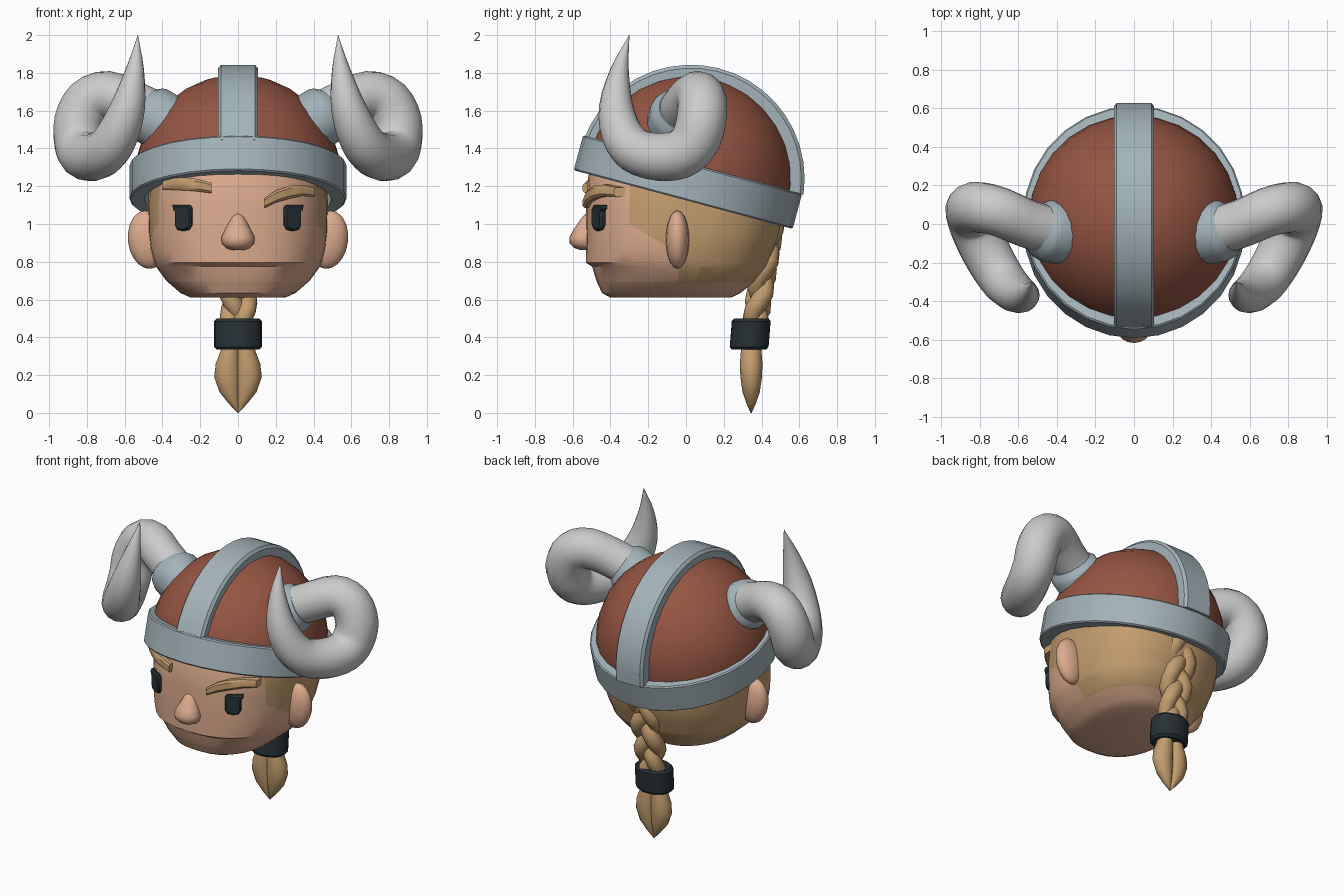
import bpy, bmesh
from math import sin, cos, pi, radians, copysign
from mathutils import Vector, Matrix

if "Cube" in bpy.data.objects:
    bpy.data.objects.remove(bpy.data.objects["Cube"])


def material(name, rgb):
    m = bpy.data.materials.new(name)
    m.diffuse_color = (*rgb, 1)
    m.use_nodes = True
    m.node_tree.nodes["Principled BSDF"].inputs["Base Color"].default_value = m.diffuse_color
    return m


SKIN = material("skin", (0.72, 0.41, 0.27))
HAIR = material("hair", (0.55, 0.34, 0.16))
STEEL = material("steel", (0.37, 0.45, 0.49))
LEATHER = material("leather", (0.30, 0.09, 0.055))
DARK = material("dark", (0.02, 0.03, 0.036))


def finish(name, bm, mat=None, angle=40):
    bmesh.ops.recalc_face_normals(bm, faces=bm.faces)
    me = bpy.data.meshes.new(name)
    bm.to_mesh(me)
    bm.free()
    ob = bpy.data.objects.new(name, me)
    bpy.context.collection.objects.link(ob)
    if mat:
        me.materials.append(mat)
    bpy.ops.object.select_all(action='DESELECT')
    ob.select_set(True)
    bpy.context.view_layer.objects.active = ob
    bpy.ops.object.shade_smooth_by_angle(angle=radians(angle))
    return ob


def loft_bm(rings, loop=False):
    bm = bmesh.new()
    vs = [[bm.verts.new(p) for p in r] for r in rings]
    n = len(vs[0])
    pairs = list(zip(vs, vs[1:])) + ([(vs[-1], vs[0])] if loop else [])
    for a, b in pairs:
        for i in range(n):
            j = (i + 1) % n
            bm.faces.new((a[i], a[j], b[j], b[i]))
    if not loop:
        bm.faces.new(vs[0])
        bm.faces.new(vs[-1])
    return bm


def loft(name, rings, mat=None, angle=40, loop=False):
    return finish(name, loft_bm(rings, loop), mat, angle)


def oval(z, hx, y0, y1, n=24, e=2.0):
    # horizontal superellipse ring between y0 and y1
    c, hy = (y0 + y1) / 2, (y1 - y0) / 2
    f = lambda v: copysign(abs(v) ** (2 / e), v)
    return [Vector((hx * f(cos(2 * pi * i / n)), c + hy * f(sin(2 * pi * i / n)), z)) for i in range(n)]


def smooth_path(pts, k=3):
    # Catmull-Rom through 4D points (x, y, z, radius)
    P = [Vector(p) for p in pts]
    P = [2 * P[0] - P[1]] + P + [2 * P[-1] - P[-2]]
    out = []
    for a, b, c, d in zip(P, P[1:], P[2:], P[3:]):
        for i in range(k):
            t = i / k
            out.append(0.5 * (2 * b + (c - a) * t + (2 * a - 5 * b + 4 * c - d) * t * t
                              + (3 * b - a - 3 * c + d) * t ** 3))
    return out + [P[-2]]


def tube(name, path, mat=None, n=14, angle=60):
    pos = [p.to_3d() for p in path]
    tang = [(pos[min(i + 1, len(pos) - 1)] - pos[max(i - 1, 0)]).normalized() for i in range(len(pos))]
    u = tang[0].orthogonal().normalized()
    rings = []
    for i, (p, t) in enumerate(zip(pos, tang)):
        if i:
            u = tang[i - 1].rotation_difference(t) @ u
        v = t.cross(u)
        r = max(path[i][3], 0.001)
        rings.append([p + r * (cos(2 * pi * k / n) * u + sin(2 * pi * k / n) * v) for k in range(n)])
    return loft(name, rings, mat, angle)


# head: stacked rings with a lip step, hair area cut in and coloured
bm = loft_bm([oval(z, hx, a, b, 32, 2.4) for z, hx, a, b in (
    (0.61, 0.25, -0.40, 0.24), (0.635, 0.305, -0.445, 0.29), (0.70, 0.38, -0.475, 0.37),
    (0.775, 0.435, -0.497, 0.43), (0.795, 0.443, -0.53, 0.437), (0.86, 0.463, -0.53, 0.465),
    (0.95, 0.475, -0.53, 0.50), (1.1, 0.477, -0.53, 0.515), (1.28, 0.465, -0.515, 0.515),
    (1.45, 0.40, -0.43, 0.45))])
for co, no in (((0, -0.3, 0), (0, 1, 0)), ((0, -0.04, 0), (0, 1, 0)), ((0, 0, 0.69), (0, 0, 1)),
               ((0, -0.3, 1.0), (0, 0.12, 0.2))):
    bmesh.ops.bisect_plane(bm, geom=bm.verts[:] + bm.edges[:] + bm.faces[:], plane_co=co, plane_no=no)
for f in bm.faces:
    c = f.calc_center_median()
    above = (c.y + 0.3) * 0.12 + (c.z - 1.0) * 0.2 > 0
    f.material_index = int(c.z > 0.69 and c.y > -0.3 and (above or c.y > -0.04))
head = finish("head", bm, SKIN, 30)
head.data.materials.append(HAIR)

# nose
loft("nose", [oval(z, r, a, -0.47, 16) for z, r, a in (
    (0.862, 0.035, -0.56), (0.872, 0.062, -0.59), (0.895, 0.085, -0.615), (0.93, 0.088, -0.618),
    (0.97, 0.068, -0.595), (1.01, 0.048, -0.568), (1.04, 0.033, -0.547), (1.052, 0.015, -0.535))], SKIN, 60)

# eyes and ears
EYE = ((0.065, 0.07), (0.062, 0.05), (0.05, 0.04), (0.05, -0.035), (0.035, -0.06), (0, -0.068),
       (-0.035, -0.06), (-0.05, -0.035), (-0.05, 0.055), (-0.038, 0.07))
for s, side in ((1, "right"), (-1, "left")):
    a = radians(30)
    loft(f"eye_{side}", [[Vector((s * (0.283 + k * u * cos(a) + d * sin(a)),
                                  -0.455 + k * u * sin(a) - d * cos(a), 1.03 + k * v)) for u, v in EYE]
                         for k, d in ((1, -0.05), (1, 0.015), (0.85, 0.027))], DARK, 30)
    bm = bmesh.new()
    bmesh.ops.create_uvsphere(bm, u_segments=16, v_segments=10, radius=1, matrix=(
        Matrix.Translation((s * 0.478, -0.045, 0.917)) @ Matrix.Rotation(s * 0.12, 4, 'Y')
        @ Matrix.Diagonal((0.105, 0.062, 0.155, 1))))
    finish(f"ear_{side}", bm, SKIN, 60)

# eyebrows: one raised, one lowered
for side, pts in (("right", ((0.14, -0.52, 1.11, 0.025), (0.20, -0.505, 1.145, 0.032),
                             (0.27, -0.475, 1.168, 0.034), (0.34, -0.425, 1.178, 0.03), (0.405, -0.355, 1.168, 0.024))),
                  ("left", ((-0.14, -0.52, 1.19, 0.027), (-0.21, -0.50, 1.205, 0.033),
                            (-0.28, -0.47, 1.212, 0.034), (-0.34, -0.42, 1.212, 0.032), (-0.40, -0.36, 1.205, 0.026)))):
    loft(f"eyebrow_{side}", [[Vector((x, y + dy, z + k * h)) for dy, k in
                              ((0.05, -1), (-0.015, -1), (-0.027, -0.6), (-0.027, 0.6), (-0.015, 1), (0.05, 1))]
                             for x, y, z, h in pts], HAIR, 35)

# helmet dome cut along the tilted brim plane
TILT = Matrix.Rotation(radians(-15), 4, 'X')
brim = Vector((0, 0.01, 1.222))
bm = bmesh.new()
bmesh.ops.create_uvsphere(bm, u_segments=28, v_segments=16, radius=0.55,
                          matrix=Matrix.Translation((0, 0.015, 1.24)) @ TILT)
bmesh.ops.bisect_plane(bm, geom=bm.verts[:] + bm.edges[:] + bm.faces[:], plane_co=brim,
                       plane_no=TILT.to_3x3() @ Vector((0, 0, 1)), clear_inner=True)
finish("helmet_dome", bm, LEATHER, 60)

# helmet brim band
N = 28
loft("helmet_band", [[brim + TILT.to_3x3() @ Vector(((r - 0.025) * sin(2 * pi * i / N), r * cos(2 * pi * i / N), z))
                      for r, z in ((0.52, -0.096), (0.592, -0.096), (0.60, -0.088),
                                   (0.60, 0.088), (0.592, 0.096), (0.52, 0.096))]
                     for i in range(N)], STEEL, 35, loop=True)

# helmet crest strip
loft("helmet_strip", [[Vector((x, 0.025 + r * cos(t), 1.24 + r * sin(t))) for x, r in
                       ((-0.105, 0.52), (-0.105, 0.585), (-0.09, 0.603), (0.09, 0.603), (0.105, 0.585), (0.105, 0.52))]
                      for t in (radians(-8 + i * 168 / 20) for i in range(21))], STEEL, 30)

# horns and their collars
HORN = ((0.41, -0.04, 1.565, 0.125), (0.55, 0.0, 1.63, 0.125), (0.69, 0.06, 1.682, 0.128),
        (0.79, 0.085, 1.645, 0.132), (0.842, 0.08, 1.54, 0.134), (0.842, 0.045, 1.435, 0.132),
        (0.82, -0.03, 1.37, 0.13), (0.765, -0.15, 1.355, 0.127), (0.695, -0.27, 1.39, 0.12),
        (0.635, -0.34, 1.48, 0.11), (0.58, -0.37, 1.63, 0.09), (0.545, -0.35, 1.82, 0.048),
        (0.53, -0.30, 2.0, 0.0))
COLLAR = ((0.37, -0.05, 1.525, 0.16), (0.455, -0.035, 1.575, 0.16), (0.475, -0.03, 1.587, 0.15),
          (0.50, -0.022, 1.602, 0.125))
for s, side in ((1, "right"), (-1, "left")):
    flip = lambda pts: [Vector((s * x, y, z, r)) for x, y, z, r in pts]
    tube(f"horn_{side}", smooth_path(flip(HORN)), None, 16, 70)
    tube(f"horn_collar_{side}", flip(COLLAR), STEEL, 16, 35)

# three plaited strands
for k in range(3):
    pts = []
    for i in range(15):
        f = i / 14
        t = 2 * pi * (1.15 * f + k / 3)
        w = 1 - 0.35 * f
        pts.append(Vector((0.075 * w * sin(t), 0.45 - 0.085 * f + 0.025 * sin(2 * t),
                           1.06 - 0.60 * f, 0.062 * (1 - 0.25 * f))))
    tube(f"braid_strand_{k + 1}", pts, HAIR, 10, 60)

# braid cuff
loft("braid_cuff", [oval(z, h, 0.34 + (z - 0.42) * 0.08 - h * 0.81, 0.34 + (z - 0.42) * 0.08 + h * 0.81, 20)
                    for z, h in ((0.335, 0.112), (0.35, 0.127), (0.485, 0.127), (0.50, 0.112))], DARK, 30)

# braid tail: two lobes meeting at the tip
for s, side in ((1, "right"), (-1, "left")):
    rings = []
    for z, h, d in ((0.0, 0.003, 0.003), (0.05, 0.05, 0.025), (0.11, 0.098, 0.046), (0.19, 0.126, 0.057),
                    (0.26, 0.118, 0.06), (0.32, 0.095, 0.055), (0.37, 0.08, 0.05)):
        rings.append([Vector((p.x + s * h * 0.45, p.y, z)) for p in oval(z, h * 0.55, 0.345 - d, 0.345 + d, 12)])
    loft(f"braid_tail_{side}", rings, HAIR, 60)
